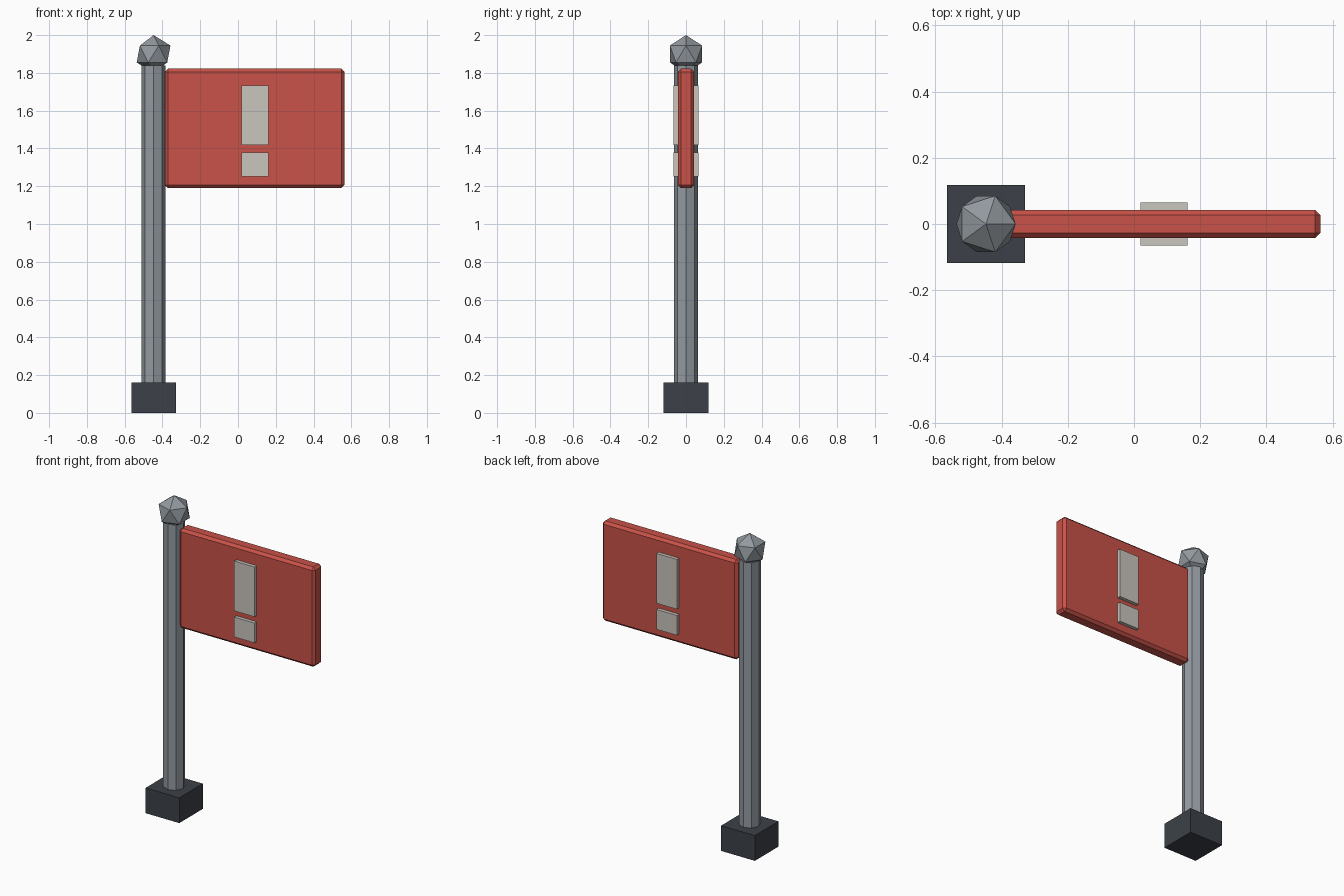
import bpy

old = bpy.data.objects.get("Cube")
if old:
    bpy.data.objects.remove(old, do_unlink=True)


def material(name, rgb):
    m = bpy.data.materials.new(name)
    m.use_nodes = True
    m.diffuse_color = (*rgb, 1)
    m.node_tree.nodes["Principled BSDF"].inputs["Base Color"].default_value = (*rgb, 1)
    return m


red = material("sign red", (0.58, 0.085, 0.065))
pale = material("pale grey", (0.59, 0.56, 0.51))
steel = material("steel grey", (0.29, 0.32, 0.35))
dark = material("dark slate", (0.045, 0.053, 0.065))


def finish(name, mat):
    ob = bpy.context.object
    ob.name = name
    ob.data.materials.append(mat)
    return ob


def box(name, mat, low, high):
    """Box spanning two opposite corners."""
    center = [(a + b) / 2 for a, b in zip(low, high)]
    bpy.ops.mesh.primitive_cube_add(size=1, location=center)
    ob = finish(name, mat)
    for v in ob.data.vertices:
        v.co = [c * (b - a) for c, a, b in zip(v.co, low, high)]
    return ob


POST_X = -0.447
POST_TOP = 1.84
POST_FOOT = 0.02

# Footing block
box("base_block", dark, (-0.565, -0.118, 0), (-0.329, 0.118, 0.16))

# Octagonal post
bpy.ops.mesh.primitive_cylinder_add(
    vertices=8, radius=0.064, depth=POST_TOP - POST_FOOT,
    location=(POST_X, 0, (POST_TOP + POST_FOOT) / 2))
finish("post", steel)

# Faceted finial
bpy.ops.mesh.primitive_ico_sphere_add(subdivisions=1, radius=0.1, location=(POST_X, 0, 1.9))
finish("finial", steel)

# Chamfered sign board
board = box("sign_board", red, (-0.387, -0.043, 1.19), (0.563, 0.043, 1.822))
bevel = board.modifiers.new("chamfer", "BEVEL")
bevel.width = 0.016
bevel.segments = 1

# Raised mark on both faces: a long bar over a short block
for side, sign in (("front", -1), ("back", 1)):
    for part, z0, z1 in (("bar", 1.417, 1.733), ("dot", 1.252, 1.378)):
        y0, y1 = sorted((sign * 0.035, sign * 0.065))
        box(f"{side}_mark_{part}", pale, (0.019, y0, z0), (0.161, y1, z1))
